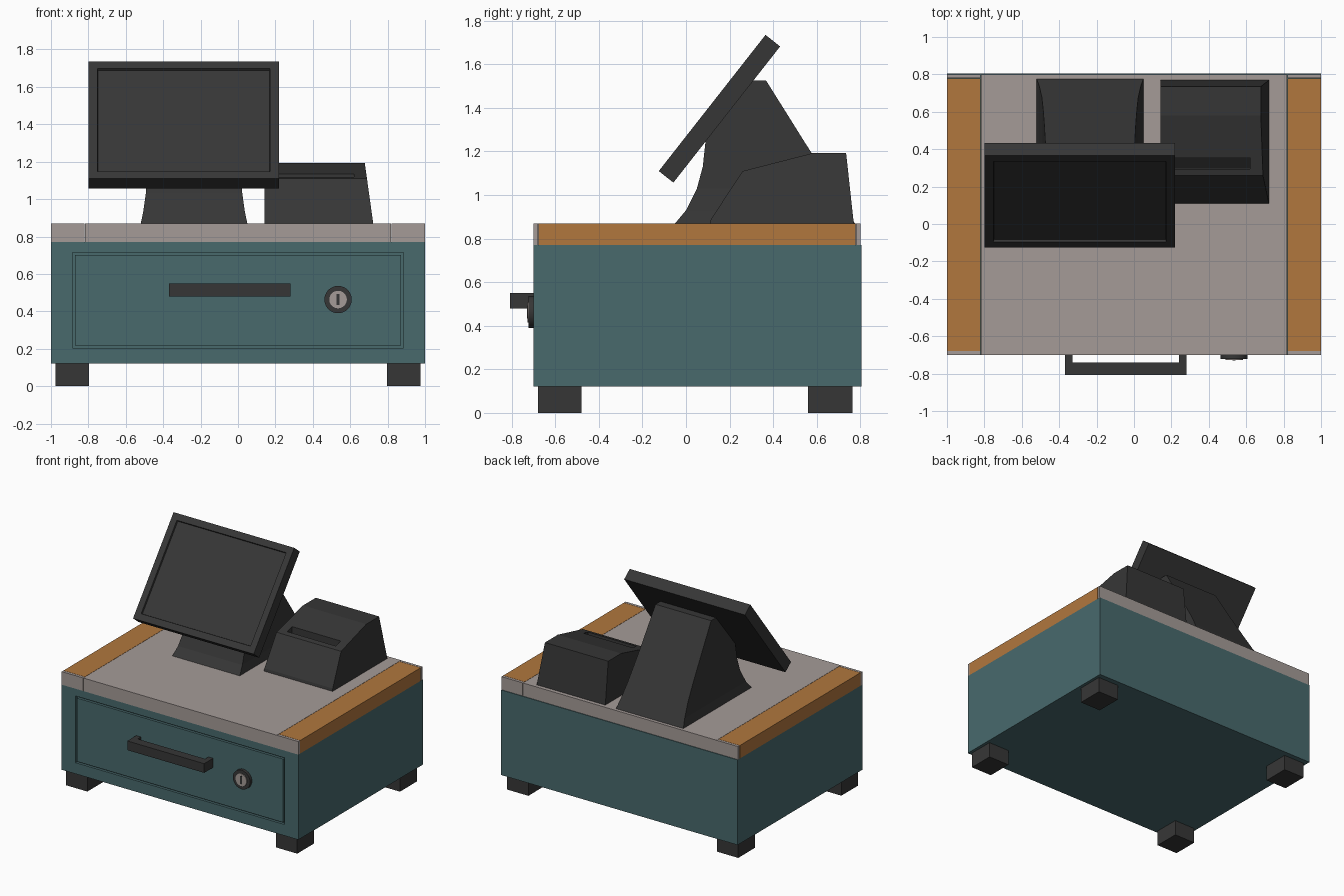
import bpy, bmesh, math
from mathutils import Vector

if "Cube" in bpy.data.objects:
    bpy.data.objects.remove(bpy.data.objects["Cube"])


def mat(name, rgb):
    m = bpy.data.materials.new(name)
    m.diffuse_color = (*rgb, 1)
    m.use_nodes = True
    m.node_tree.nodes["Principled BSDF"].inputs["Base Color"].default_value = m.diffuse_color
    return m


TEAL = mat("teal paint", (0.065, 0.142, 0.152))
GREY = mat("warm grey", (0.375, 0.330, 0.312))
WOOD = mat("orange wood", (0.440, 0.185, 0.048))
DARK = mat("dark plastic", (0.037, 0.037, 0.037))
BLACK = mat("black", (0.010, 0.010, 0.010))


def finish(name, bm, material):
    bmesh.ops.recalc_face_normals(bm, faces=bm.faces)
    me = bpy.data.meshes.new(name)
    bm.to_mesh(me)
    bm.free()
    me.materials.append(material)
    ob = bpy.data.objects.new(name, me)
    bpy.context.collection.objects.link(ob)
    return ob


def loft(name, rings, material):
    """Skin a list of equal-length rings of points and cap both ends."""
    bm = bmesh.new()
    vs = [[bm.verts.new(p) for p in r] for r in rings]
    n = len(rings[0])
    for a, b in zip(vs, vs[1:]):
        for i in range(n):
            j = (i + 1) % n
            bm.faces.new((a[i], a[j], b[j], b[i]))
    bm.faces.new(vs[0])
    bm.faces.new(vs[-1])
    return finish(name, bm, material)


def box(name, x0, x1, y0, y1, z0, z1, material):
    ring = lambda z: [(x0, y0, z), (x1, y0, z), (x1, y1, z), (x0, y1, z)]
    return loft(name, [ring(z0), ring(z1)], material)


def disc(name, x, z, r, y0, y1, material, n=32):
    ring = lambda y: [(x + r * math.cos(2 * math.pi * i / n), y,
                       z + r * math.sin(2 * math.pi * i / n)) for i in range(n)]
    ob = loft(name, [ring(y0), ring(y1)], material)
    bpy.context.view_layer.objects.active = ob
    ob.select_set(True)
    bpy.ops.object.shade_smooth_by_angle(angle=math.radians(30))
    ob.select_set(False)


def cut(ob, cutter):
    mod = ob.modifiers.new("cut", 'BOOLEAN')
    mod.operation = 'DIFFERENCE'
    mod.solver = 'EXACT'
    mod.object = cutter
    bpy.context.view_layer.objects.active = ob
    bpy.ops.object.modifier_apply(modifier=mod.name)
    bpy.data.objects.remove(cutter)


# Cash drawer body with a recessed opening, and the drawer front filling it
body = box("drawer_body", -1, 1, -0.70, 0.805, 0.12, 0.77, TEAL)
cut(body, box("opening_cutter", -0.885, 0.885, -0.8, -0.68, 0.205, 0.715, TEAL))
box("drawer_front", -0.872, 0.872, -0.70, -0.675, 0.218, 0.702, TEAL)

# Top slab with wooden side strips and grey end caps
box("top_slab", -0.818, 0.818, -0.70, 0.80, 0.77, 0.87, GREY)
for side, s in (("left", -1), ("right", 1)):
    a, b = sorted((s * 0.82, s * 1.0))
    box(side + "_wood_strip", a, b, -0.678, 0.778, 0.77, 0.87, WOOD)
    box(side + "_front_cap", a, b, -0.70, -0.68, 0.77, 0.87, GREY)
    box(side + "_back_cap", a, b, 0.78, 0.80, 0.77, 0.87, GREY)
    # Feet
    a, b = sorted((s * 0.797, s * 0.977))
    box(side + "_front_foot", a, b, -0.68, -0.48, 0, 0.12, DARK)
    box(side + "_back_foot", a, b, 0.56, 0.765, 0, 0.12, DARK)

# Drawer handle: bar and two posts
box("handle_bar", -0.37, 0.28, -0.808, -0.74, 0.48, 0.55, DARK)
box("handle_left_post", -0.37, -0.33, -0.745, -0.70, 0.48, 0.55, DARK)
box("handle_right_post", 0.24, 0.28, -0.745, -0.70, 0.48, 0.55, DARK)

# Lock
disc("lock_ring", 0.535, 0.463, 0.073, -0.722, -0.70, DARK)
disc("lock_face", 0.535, 0.463, 0.047, -0.727, -0.72, GREY)
box("keyhole", 0.527, 0.543, -0.730, -0.725, 0.433, 0.493, DARK)

# Monitor stand: (z, front y, back y, side inset)
levels = [(0.87, -0.05, 0.775, 0), (0.93, 0.00, 0.74, 0.013),
          (1.03, 0.05, 0.68, 0.027), (1.13, 0.077, 0.617, 0.034),
          (1.25, 0.09, 0.54, 0.04), (1.525, 0.30, 0.368, 0.05)]
loft("monitor_stand",
     [[(-0.52 + d, f, z), (0.05 - d, f, z), (0.05 - d, b, z), (-0.52 + d, b, z)]
      for z, f, b, d in levels], DARK)

# Tilted monitor with a recessed screen
section = [(-0.125, 1.11), (0.365, 1.735), (0.432, 1.682), (-0.058, 1.057)]
monitor = loft("monitor", [[(x, y, z) for y, z in section] for x in (-0.80, 0.22)], DARK)
bm = bmesh.new()
bm.from_mesh(monitor.data)
normal = Vector((0, -0.787, 0.617))
bm.normal_update()
front = max(bm.faces, key=lambda f: f.normal.dot(normal))
bmesh.ops.inset_region(bm, faces=[front], thickness=0.068)
bmesh.ops.inset_region(bm, faces=[front], thickness=0.004, depth=-0.012)
bm.to_mesh(monitor.data)
bm.free()

# Receipt printer: side profile, narrowing toward the top on the right
profile = [(0.11, 0.87), (0.115, 0.89), (0.26, 1.11), (0.58, 1.192),
           (0.735, 1.192), (0.77, 0.87)]
printer = loft("receipt_printer",
               [[(0.143, y, z) for y, z in profile],
                [(0.723 - 0.14 * (z - 0.87), y, z) for y, z in profile]], DARK)
cut(printer, box("slot_cutter", 0.21, 0.62, 0.295, 0.355, 1.08, 1.3, DARK))
box("paper_slot", 0.211, 0.619, 0.296, 0.354, 1.079, 1.084, BLACK)
